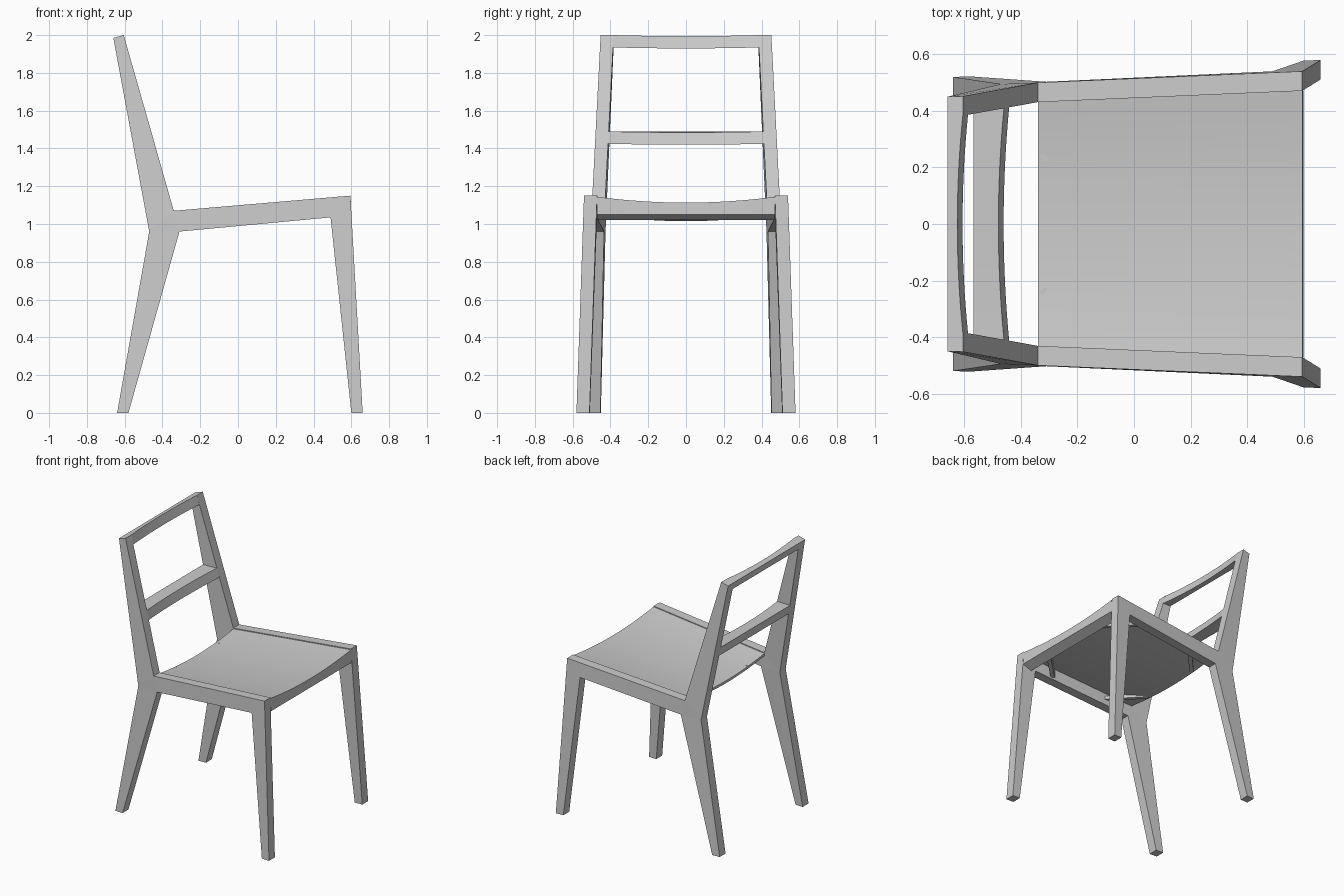
import bpy, bmesh

if "Cube" in bpy.data.objects:
    bpy.data.objects.remove(bpy.data.objects["Cube"])


def finish(name, bm, mirror=False, smooth=False):
    bmesh.ops.recalc_face_normals(bm, faces=bm.faces[:])
    me = bpy.data.meshes.new(name)
    bm.to_mesh(me)
    bm.free()
    ob = bpy.data.objects.new(name, me)
    bpy.context.collection.objects.link(ob)
    if mirror:
        m = ob.modifiers.new("Mirror", "MIRROR")
        m.use_axis = (False, True, False)
    if smooth:
        bpy.ops.object.select_all(action='DESELECT')
        ob.select_set(True)
        bpy.context.view_layer.objects.active = ob
        bpy.ops.object.shade_smooth_by_angle(angle=0.5)
    return ob


def loft(name, sections, mirror=False, smooth=False):
    """Skin a list of equal-length point rings and cap both ends."""
    bm = bmesh.new()
    rings = [[bm.verts.new(p) for p in s] for s in sections]
    n = len(rings[0])
    for a, b in zip(rings, rings[1:]):
        for i in range(n):
            j = (i + 1) % n
            bm.faces.new((a[i], a[j], b[j], b[i]))
    bm.faces.new(rings[0])
    bm.faces.new(rings[-1])
    return finish(name, bm, mirror, smooth)


STEPS = [i / 8 - 1 for i in range(17)]

# Side frame: (x, z, outer y), split at the joints so it can splay
P = [(-0.66, 1.985, 0.45), (-0.605, 2.0, 0.452),
     (-0.34, 1.07, 0.50), (-0.31, 0.96, 0.503), (-0.47, 0.96, 0.495),
     (0.595, 1.15, 0.54), (0.49, 1.035, 0.54),
     (0.66, 0, 0.58), (0.60, 0, 0.578), (-0.58, 0, 0.522), (-0.64, 0, 0.52)]
PANELS = [(0, 1, 2, 4), (2, 3, 4), (2, 5, 6, 3), (5, 7, 8, 6), (4, 3, 9, 10)]
bm = bmesh.new()
outer = [bm.verts.new((x, y, z)) for x, z, y in P]
inner = [bm.verts.new((x, y - 0.069, z)) for x, z, y in P]
for f in PANELS:
    bm.faces.new([outer[i] for i in f])
    bm.faces.new([inner[i] for i in reversed(f)])
RIM = [0, 1, 2, 5, 7, 8, 6, 3, 9, 10, 4]
for i, j in zip(RIM, RIM[1:] + RIM[:1]):
    bm.faces.new((outer[i], outer[j], inner[j], inner[i]))
finish("side_frame", bm, mirror=True)


# Backrest rails: back face flush with the posts, front face hollowed
def back_x(z):
    return -0.66 + (1.985 - z) * 0.19 / 1.025


def front_x(z):
    return -0.605 + (2.0 - z) * 0.265 / 0.93


def back_rail(name, zb, zt, slope):
    secs = []
    for t in STEPS:
        dip = 0.02 * (1 - t * t)
        ring = []
        for z, front in ((zb, 0), (zb, 1), (zt, 1), (zt, 0)):
            y = t * (0.433 - 0.048 * (z - 1.07))
            zz = z - (slope if z == zt and not front else 0)
            if front:
                x = front_x(z) - dip
                zz -= dip * 0.27
            else:
                x = back_x(zz)
            ring.append((x, y, zz))
        secs.append(ring)
    loft(name, secs, smooth=True)


back_rail("top_rail", 1.935, 2.0, 0.015)
back_rail("middle_rail", 1.425, 1.49, 0.0)


# Seat panel and front apron, sagging towards the middle
def half_width(x):
    return 0.452 + 0.0428 * (x - 0.1275)


def top_z(x, t):
    return 1.07 + 0.0856 * (x + 0.34) - 0.006 - 0.031 * (1 - t * t)


def strip(name, x0, x1, low):
    secs = []
    for t in STEPS:
        pts = [(x0, top_z(x0, t)), (x1, top_z(x1, t))] + low(t)
        secs.append([(x, t * half_width(x), z) for x, z in pts])
    loft(name, secs, smooth=True)


strip("seat", -0.34, 0.56,
      lambda t: [(0.56, top_z(0.56, t) - 0.018), (-0.34, top_z(-0.34, t) - 0.018)])
strip("front_apron", 0.53, 0.596, lambda t: [(0.60, 1.05), (0.53, 1.02)])


# Diagonal corner braces under the seat
def brace(name, a, b, z0, z1):
    w = 0.02
    s = w if b[0] > a[0] else -w
    secs = [[(x, y, z0), (x + s, y + w, z0), (x + s, y + w, z1), (x, y, z1)]
            for x, y in (a, b)]
    loft(name, secs, mirror=True)


brace("rear_brace", (-0.11, 0.44), (-0.315, 0.22), 1.02, 1.045)
brace("front_brace", (0.33, 0.455), (0.54, 0.25), 1.035, 1.09)
